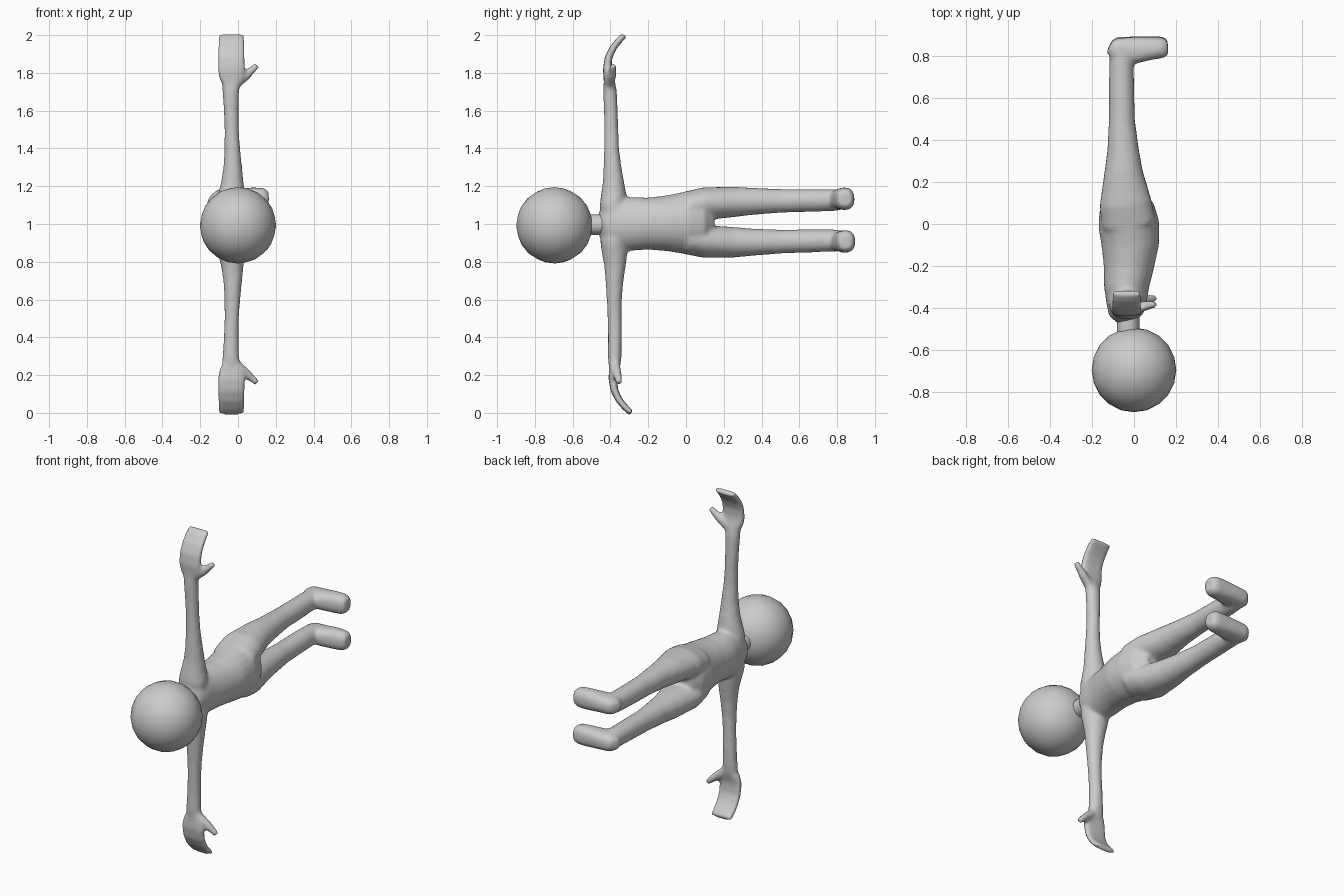
import bpy, bmesh, math
from mathutils import Vector, Matrix

if "Cube" in bpy.data.objects:
    bpy.data.objects.remove(bpy.data.objects["Cube"])

# Whole figure is tipped by a tiny angle about x and lifted to stand on the floor
POSE = Matrix.Translation((0, 0, 1.0055)) @ Matrix.Rotation(0.018, 4, 'X')

grey = bpy.data.materials.new("plain_grey")
grey.diffuse_color = (0.6, 0.6, 0.6, 1)
grey.use_nodes = True
grey.node_tree.nodes["Principled BSDF"].inputs["Base Color"].default_value = grey.diffuse_color


def loft(bm, sections, side, power=1.0, n=24):
    """Closed tube through sections (x, y, z, half width along side, half depth)."""
    pts = [Vector(s[:3]) for s in sections]
    rings = []
    for i, s in enumerate(sections):
        t = pts[min(i + 1, len(pts) - 1)] - pts[max(i - 1, 0)]
        v = t.cross(Vector(side)).normalized()
        u = v.cross(t).normalized()
        ring = []
        for k in range(n):
            a = 2 * math.pi * k / n
            c, d = math.cos(a), math.sin(a)
            c = math.copysign(abs(c) ** power, c)
            d = math.copysign(abs(d) ** power, d)
            ring.append(bm.verts.new(pts[i] + u * c * s[3] + v * d * s[4]))
        rings.append(ring)
    for a, b in zip(rings, rings[1:]):
        for k in range(n):
            bm.faces.new((a[k], a[(k + 1) % n], b[(k + 1) % n], b[k]))
    bm.faces.new(rings[0])
    bm.faces.new(rings[-1])


def finish(name, bm):
    bmesh.ops.recalc_face_normals(bm, faces=bm.faces)
    bm.transform(POSE)
    me = bpy.data.meshes.new(name)
    bm.to_mesh(me)
    bm.free()
    me.materials.append(grey)
    me.shade_smooth()
    ob = bpy.data.objects.new(name, me)
    bpy.context.collection.objects.link(ob)
    return ob


# Torso: y, centre x, half depth x, half width z
torso = [(-.46, -.028, .055, .06), (-.43, -.035, .085, .10), (-.38, -.036, .096, .14),
         (-.30, -.036, .108, .142), (-.20, -.025, .121, .138), (-.10, -.018, .138, .148),
         (0, -.025, .146, .166), (.08, -.035, .132, .165), (.14, -.045, .08, .09)]
# Leg: y, x, z, half depth x, half width z
leg = [(0, -.025, .08, .13, .085), (.10, -.04, .10, .125, .087), (.25, -.05, .107, .092, .081),
       (.35, -.052, .108, .076, .072), (.50, -.058, .108, .062, .063), (.70, -.06, .107, .06, .06),
       (.80, -.06, .108, .057, .058), (.87, -.06, .11, .04, .045)]
# Foot: x, y, half height y, half width z
foot = [(-.118, .85, .03, .03), (-.09, .836, .056, .05), (0, .83, .064, .056),
        (.08, .84, .054, .06), (.135, .844, .05, .058), (.162, .846, .036, .04)]
# Arm: z, x, y, half width x, half depth y
arm = [(0, -.035, -.39, .08, .06), (.10, -.035, -.385, .085, .07), (.16, -.033, -.38, .072, .067),
       (.22, -.03, -.38, .06, .057), (.30, -.028, -.384, .05, .048), (.40, -.03, -.387, .042, .04),
       (.50, -.033, -.387, .038, .038), (.60, -.036, -.387, .04, .037), (.70, -.038, -.39, .044, .037),
       (.75, -.036, -.392, .05, .031), (.79, -.035, -.397, .06, .024)]
# Hand: z, y, half width x, half thickness
hand = [(.74, -.392, .045, .028), (.77, -.396, .064, .026), (.82, -.402, .072, .023),
        (.88, -.395, .072, .020), (.93, -.372, .072, .018), (.97, -.34, .071, .017),
        (1.0, -.307, .066, .016)]
# Thumb: x, y, z, radius
thumb = [(-.01, -.39, .745, .028), (.04, -.38, .785, .025), (.075, -.373, .817, .021),
         (.102, -.37, .842, .016)]

bm = bmesh.new()
loft(bm, [(x, y, 0, hx, hz) for y, x, hx, hz in torso], (1, 0, 0))
for s in (1, -1):
    loft(bm, [(x, y, s * z, hx, hz) for y, x, z, hx, hz in leg], (1, 0, 0))
    loft(bm, [(x, y, s * .113, hy, hz) for x, y, hy, hz in foot], (0, 1, 0), .8)
    loft(bm, [(x, y, s * z, hx, hy) for z, x, y, hx, hy in arm], (1, 0, 0))
    loft(bm, [(-.035, y, s * z, hx, hy) for z, y, hx, hy in hand], (1, 0, 0), .6)
    loft(bm, [(x, y, s * z, r, r) for x, y, z, r in thumb], (0, 1, 0))
body = finish("body", bm)

# Fuse the limbs into one soft skin
fuse = body.modifiers.new("fuse", 'REMESH')
fuse.mode = 'VOXEL'
fuse.voxel_size = 0.01
fuse.use_smooth_shade = True
soften = body.modifiers.new("soften", 'SMOOTH')
soften.factor = 0.5
soften.iterations = 10

# Neck
bm = bmesh.new()
bmesh.ops.create_cone(bm, cap_ends=True, segments=12, radius1=.054, radius2=.054, depth=.13,
                      matrix=Matrix.Translation((-.028, -.475, 0)) @ Matrix.Rotation(math.pi / 2, 4, 'X'))
neck = finish("neck", bm)

# Head
bm = bmesh.new()
bmesh.ops.create_icosphere(bm, subdivisions=3, radius=.202, matrix=Matrix.Translation((0, -.697, 0)))
head = finish("head", bm)

# Keep the neck rim crisp
bpy.context.view_layer.objects.active = neck
neck.select_set(True)
bpy.ops.object.shade_smooth_by_angle(angle=math.radians(40))
